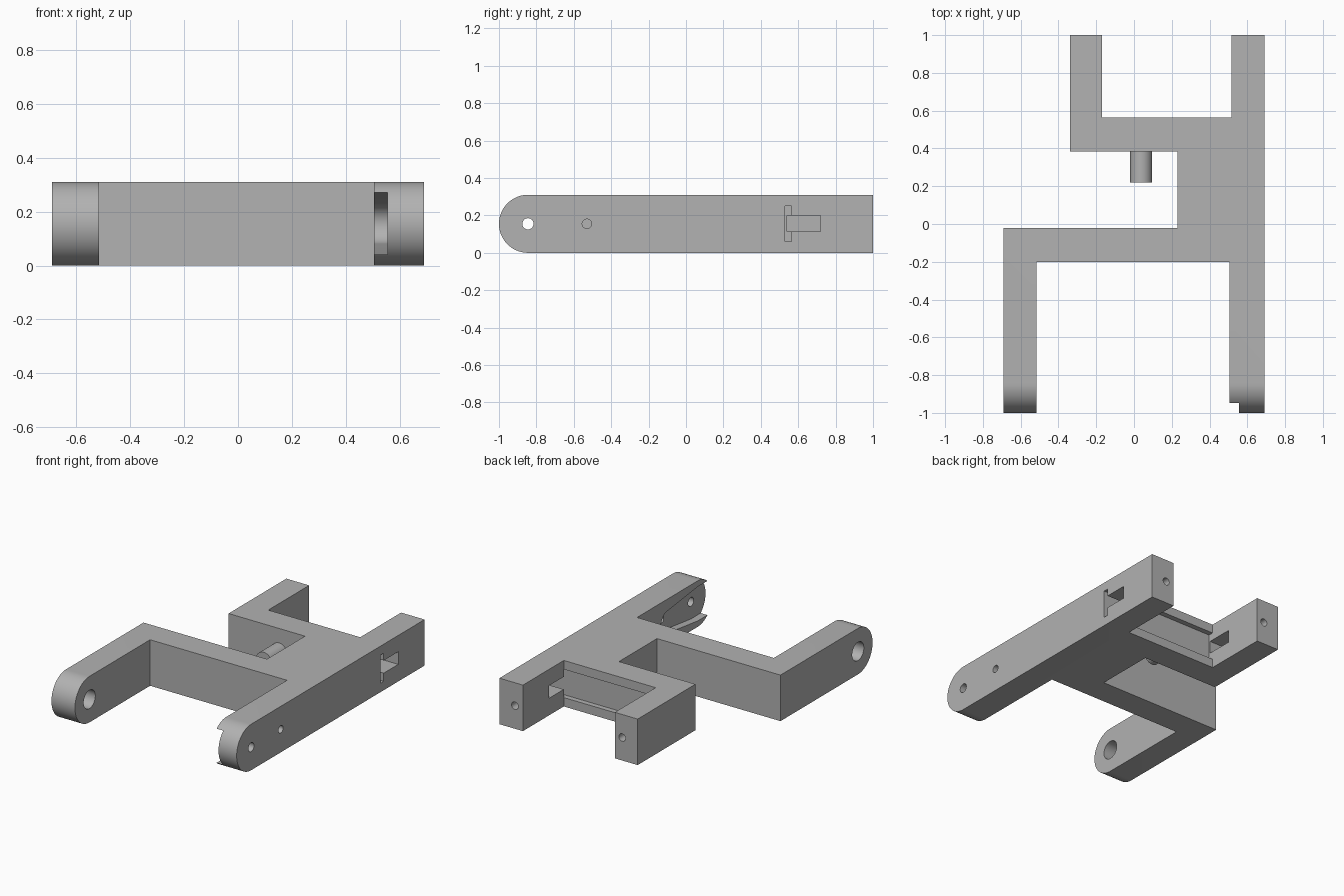
import bpy, math
from mathutils import Matrix, Vector

cube = bpy.data.objects.get("Cube")
if cube:
    bpy.data.objects.remove(cube)

H = 0.31          # frame thickness
MID = H / 2
PIVOT_Y = -0.845  # axis of the rounded front ends

grey = bpy.data.materials.new("grey plastic")
grey.use_nodes = True
grey.diffuse_color = (0.445, 0.445, 0.445, 1)
grey.node_tree.nodes["Principled BSDF"].inputs["Base Color"].default_value = grey.diffuse_color


def prism(name, outline, lo, hi, axis="z"):
    """Extrude a 2D outline: (x, y) along z, or (y, z) along x."""
    place = (lambda a, b, t: (a, b, t)) if axis == "z" else (lambda a, b, t: (t, a, b))
    n = len(outline)
    verts = [place(a, b, t) for t in (lo, hi) for a, b in outline]
    faces = [list(range(n))[::-1], list(range(n, 2 * n))]
    faces += [[i, (i + 1) % n, n + (i + 1) % n, n + i] for i in range(n)]
    mesh = bpy.data.meshes.new(name)
    mesh.from_pydata(verts, [], faces)
    mesh.materials.append(grey)
    obj = bpy.data.objects.new(name, mesh)
    bpy.context.collection.objects.link(obj)
    return obj


def box(x0, x1, y0, y1, z0, z1):
    return prism("cutter", [(x0, y0), (x1, y0), (x1, y1), (x0, y1)], z0, z1)


def arc(cy, cz, r, start, end, steps):
    angles = [math.radians(start + (end - start) * i / steps) for i in range(steps + 1)]
    return [(cy + r * math.cos(a), cz + r * math.sin(a)) for a in angles]


def rod_x(y, r, x0, x1):
    return prism("cutter", arc(y, MID, r, 0, 360, 40)[:-1], x0, x1, "x")


def rod_y(name, x, r, y0, y1):
    obj = prism(name, arc(0, 0, r, 0, 360, 40)[:-1], y0, y1)
    obj.data.transform(Matrix.Translation(Vector((x, 0, MID))) @ Matrix.Rotation(-math.pi / 2, 4, "X"))
    return obj


def boolean(target, tool, operation="DIFFERENCE"):
    mod = target.modifiers.new("cut", "BOOLEAN")
    mod.operation, mod.object, mod.solver = operation, tool, "EXACT"
    bpy.context.view_layer.objects.active = target
    bpy.ops.object.modifier_apply(modifier=mod.name)
    bpy.data.objects.remove(tool)


# Frame plan: two back prongs, an offset spine and two front arms
plan = [(-0.34, 1), (-0.34, 0.385), (0.23, 0.385), (0.23, -0.02), (-0.69, -0.02),
        (-0.69, -1), (-0.515, -1), (-0.515, -0.2), (0.505, -0.2), (0.505, -1),
        (0.69, -1), (0.69, 1), (0.515, 1), (0.515, 0.565), (-0.17, 0.565), (-0.17, 1)]
frame = prism("frame", plan, 0, H)

# Round the front ends of both arms
side = arc(PIVOT_Y, MID, MID, 90, 270, 40) + [(1, 0), (1, H)]
boolean(frame, prism("cutter", side, -0.8, 0.8, "x"), "INTERSECT")

# Tapered pocket inside the left arm, open at its rounded end
pocket = [(-1.1, 0.27), (-1.1, 0.04)] + [(PIVOT_Y, 0.04)]
pocket += arc(-0.53, MID, 0.075, -84, 84, 28) + [(PIVOT_Y, 0.27)]
boolean(frame, prism("cutter", pocket, 0.45, 0.555, "x"))

# Pivot holes and the small pin hole
boolean(frame, rod_x(PIVOT_Y, 0.03, 0.4, 0.8))
boolean(frame, rod_x(PIVOT_Y, 0.062, -0.8, -0.4))
boolean(frame, rod_x(-0.53, 0.025, 0.4, 0.8))

# Recess in the back crossbar, running out through the left prong as a T slot
boolean(frame, box(-0.17, 0.515, 0.53, 0.6, 0.06, 0.25))
boolean(frame, box(0.5, 0.8, 0.53, 0.565, 0.06, 0.25))
boolean(frame, box(-0.27, 0.8, 0.54, 0.72, 0.115, 0.2))

# Screw holes in the prong ends
for x in (-0.225, 0.575):
    boolean(frame, rod_y("cutter", x, 0.025, 0.7, 1.1))

# Peg on the front of the back crossbar
peg = rod_y("peg", 0.038, 0.058, 0.22, 0.39)

for obj in (frame, peg):
    bpy.ops.object.select_all(action="DESELECT")
    obj.select_set(True)
    bpy.context.view_layer.objects.active = obj
    bpy.ops.object.shade_smooth_by_angle(angle=math.radians(30))
